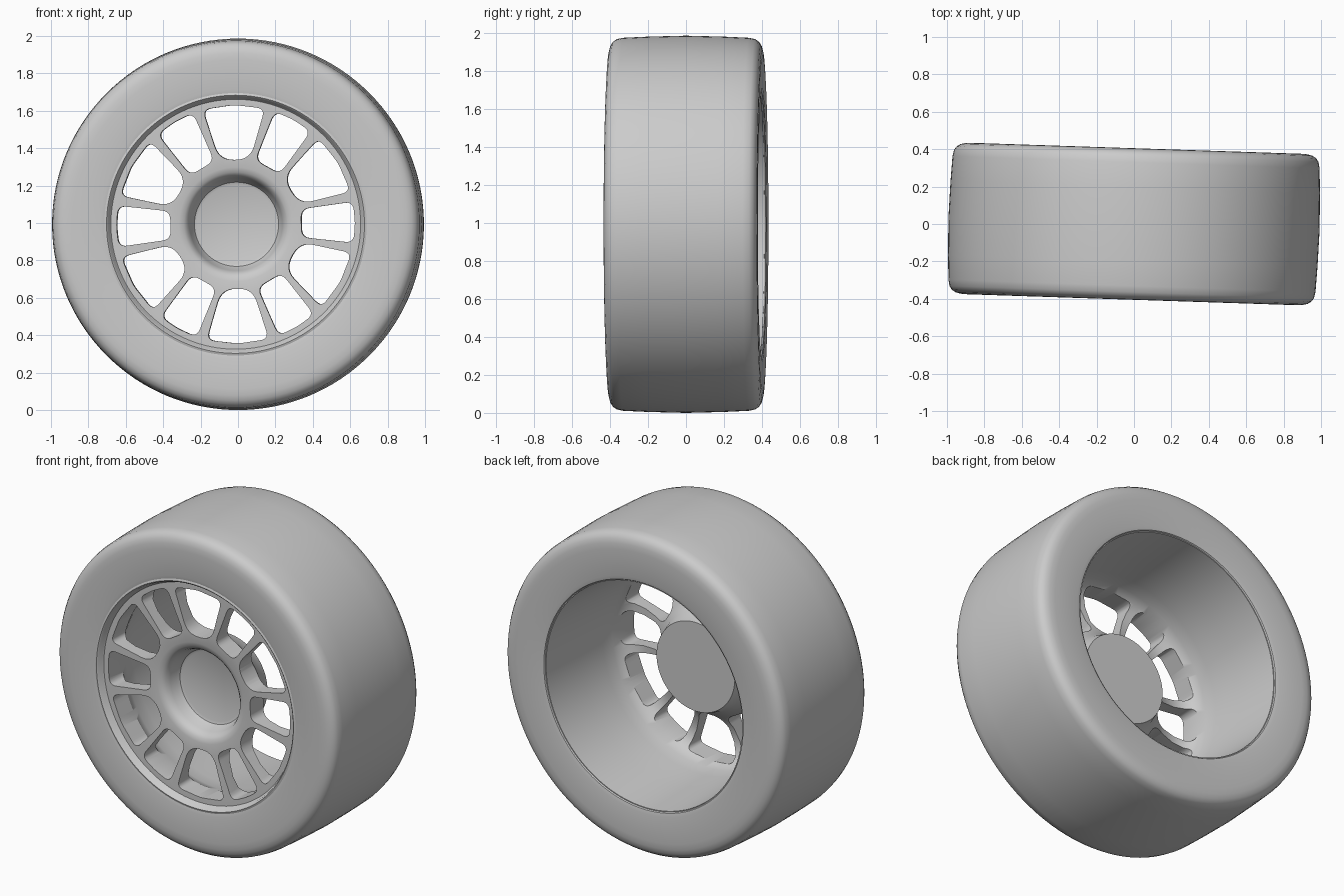
import bpy, bmesh, math
from mathutils import Matrix, Vector

cube = bpy.data.objects.get("Cube")
if cube:
    bpy.data.objects.remove(cube, do_unlink=True)

RADIUS = 0.993
SEGMENTS = 128
PLACE = Matrix.Translation((0, 0, RADIUS)) @ Matrix.Rotation(math.radians(-1.9), 4, 'Z')

grey = bpy.data.materials.new("plain_grey")
grey.use_nodes = True
grey.diffuse_color = (0.6, 0.6, 0.6, 1)
grey.node_tree.nodes["Principled BSDF"].inputs["Base Color"].default_value = grey.diffuse_color


def make_object(name, bm):
    bmesh.ops.recalc_face_normals(bm, faces=bm.faces)
    mesh = bpy.data.meshes.new(name)
    bm.to_mesh(mesh)
    bm.free()
    mesh.transform(PLACE)
    mesh.materials.append(grey)
    obj = bpy.data.objects.new(name, mesh)
    bpy.context.collection.objects.link(obj)
    return obj


def select(obj):
    bpy.ops.object.select_all(action='DESELECT')
    obj.select_set(True)
    bpy.context.view_layer.objects.active = obj


def lathe(name, profile, closed):
    """Turn (radius, depth) points around the axle; open profiles end on the axle."""
    bm = bmesh.new()
    rings = []
    for r, y in profile:
        if r == 0:
            rings.append([bm.verts.new((0, y, 0))] * SEGMENTS)
        else:
            angles = [math.tau * i / SEGMENTS for i in range(SEGMENTS)]
            rings.append([bm.verts.new((r * math.cos(a), y, r * math.sin(a))) for a in angles])
    pairs = list(zip(rings, rings[1:]))
    if closed:
        pairs.append((rings[-1], rings[0]))
    for a, b in pairs:
        for i in range(SEGMENTS):
            j = (i + 1) % SEGMENTS
            bm.faces.new(list(dict.fromkeys((a[i], a[j], b[j], b[i]))))
    return make_object(name, bm)


def rounded(points, size, steps=6):
    """Replace each corner of a 2D polygon with a short curve."""
    out = []
    for i, p in enumerate(points):
        prev, nxt = points[i - 1], points[(i + 1) % len(points)]
        a = p + (prev - p).normalized() * size[i]
        b = p + (nxt - p).normalized() * size[i]
        for k in range(steps + 1):
            t = k / steps
            out.append(a * (1 - t) ** 2 + p * 2 * t * (1 - t) + b * t * t)
    return out


def opening(inner_r, inner_half, outer_half, inner_round):
    """Outline of one gap between spokes, pointing along +x."""
    outer_r = 0.638
    edge = math.sqrt(outer_r ** 2 - outer_half ** 2)
    corners = [(inner_r, -inner_half), (edge, -outer_half), (outer_r, 0),
               (edge, outer_half), (inner_r, inner_half)]
    sizes = [inner_round, 0.045, 0.03, 0.045, inner_round]
    return rounded([Vector(c) for c in corners], sizes)


# Tyre: wide tread with rounded shoulders
half = [(0.69, 0.385), (0.698, 0.397), (0.72, 0.402), (0.88, 0.405), (0.915, 0.403),
        (0.942, 0.396), (0.962, 0.383), (0.975, 0.364), (0.982, 0.33), (0.988, 0.2)]
tyre_profile = [(r, -y) for r, y in half] + [(RADIUS, 0)] + half[::-1]
tyre = lathe("tyre", tyre_profile, True)

# Rim: cupped hub, spoke disc, front lip and deep barrel
rim_front = [(0, -0.235), (0.21, -0.235), (0.225, -0.241), (0.237, -0.262), (0.248, -0.3),
             (0.26, -0.327), (0.278, -0.343), (0.305, -0.35), (0.37, -0.353), (0.64, -0.362),
             (0.668, -0.362), (0.674, -0.368), (0.682, -0.395), (0.69, -0.402), (0.71, -0.395)]
rim_back = [(0.71, 0.39), (0.688, 0.39), (0.672, 0.1), (0.66, -0.1), (0.652, -0.18),
            (0.635, -0.235), (0.59, -0.275), (0.52, -0.287), (0.43, -0.272), (0.35, -0.23),
            (0.3, -0.17), (0.277, -0.1), (0.274, -0.09), (0, -0.09)]
rim = lathe("rim", rim_front + rim_back, False)

# Twelve gaps, alternately narrow and wide, leave the paired spokes
bm = bmesh.new()
shapes = [opening(0.35, 0.075, 0.11, 0.045), opening(0.345, 0.083, 0.166, 0.075)]
for n in range(12):
    angle = math.radians(30 * n + 1)
    c, s = math.cos(angle), math.sin(angle)
    loops = [[bm.verts.new((p.x * c - p.y * s, y, p.x * s + p.y * c)) for p in shapes[n % 2]]
             for y in (-0.5, -0.02)]
    front, back = loops
    bm.faces.new(front)
    bm.faces.new(back[::-1])
    for i in range(len(front)):
        bm.faces.new((front[i - 1], front[i], back[i], back[i - 1]))
cutter = make_object("spoke_gap_cutter", bm)
cutter.hide_render = True

cut = rim.modifiers.new("spoke_gaps", 'BOOLEAN')
cut.operation = 'DIFFERENCE'
cut.solver = 'EXACT'
cut.object = cutter
select(rim)
bpy.ops.object.modifier_apply(modifier=cut.name)
bpy.data.objects.remove(cutter, do_unlink=True)

for obj in (tyre, rim):
    select(obj)
    bpy.ops.object.shade_smooth_by_angle(angle=math.radians(35))
